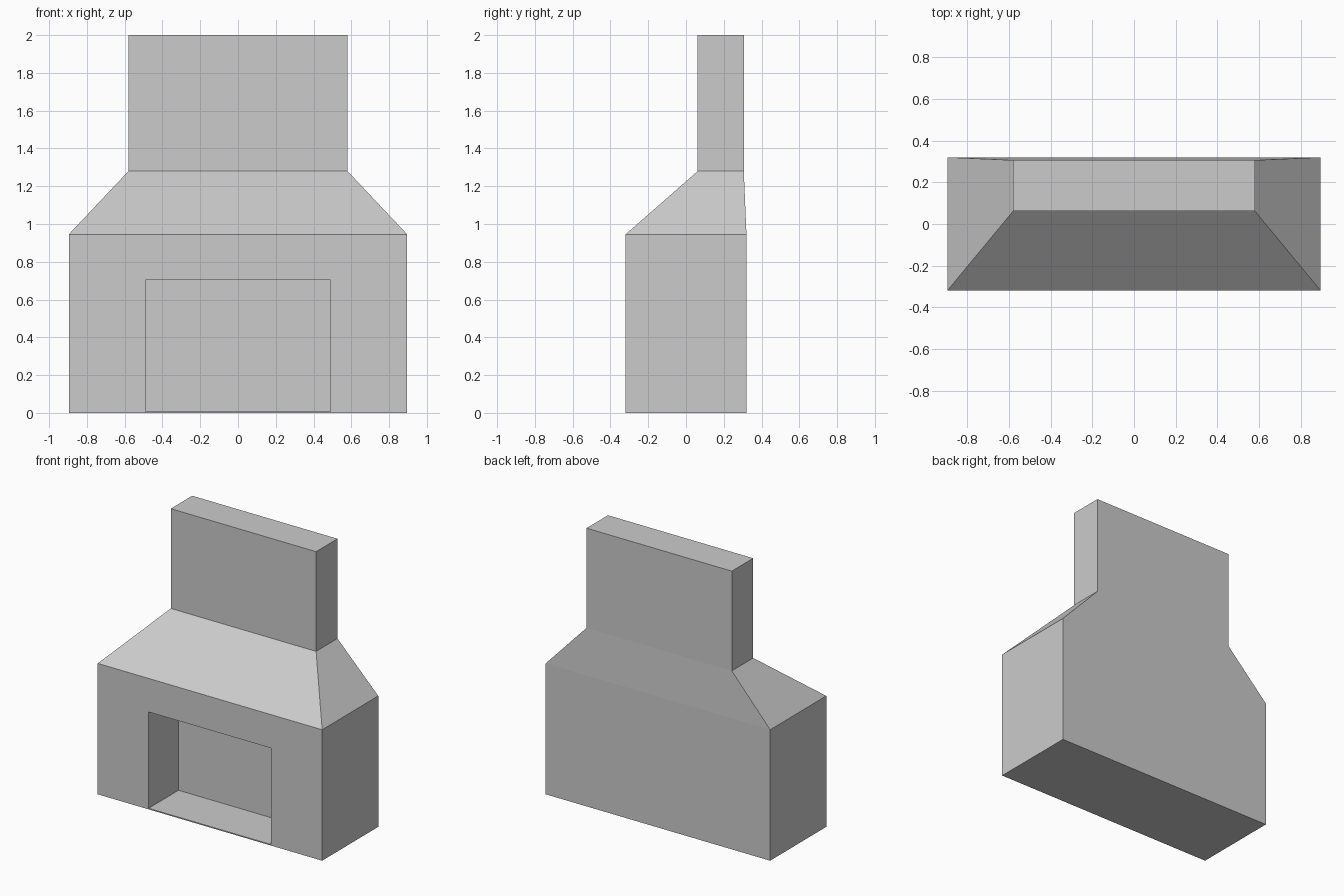
import bpy, bmesh

if "Cube" in bpy.data.objects:
    bpy.data.objects.remove(bpy.data.objects["Cube"])

# Body sections from bottom to top: half width, front y, back y, height
SECTIONS = [
    (0.896, -0.32, 0.32, 0.0),      # hearth base
    (0.896, -0.32, 0.32, 0.945),    # shoulder start
    (0.58, 0.062, 0.306, 1.28),     # chimney start
    (0.58, 0.062, 0.306, 2.0),      # chimney top
]
# Firebox opening: half width, bottom, top, back wall y
OPEN_W, OPEN_Z0, OPEN_Z1, OPEN_BACK = 0.489, 0.008, 0.703, 0.02

bm = bmesh.new()


def ring(w, y0, y1, z):
    return [bm.verts.new(p) for p in ((-w, y0, z), (w, y0, z), (w, y1, z), (-w, y1, z))]


# Lofted shell, closed at both ends
rings = [ring(*s) for s in SECTIONS]
bm.faces.new(rings[0][::-1])
bm.faces.new(rings[-1])
walls = []
for low, high in zip(rings, rings[1:]):
    for i in range(4):
        j = (i + 1) % 4
        walls.append(bm.faces.new((low[i], low[j], high[j], high[i])))
bm.normal_update()

# Firebox: inset the front wall, fit it to the opening, then push it inward
front = walls[0]
bmesh.ops.inset_individual(bm, faces=[front], thickness=0.1)
mid_z = front.calc_center_median().z
for v in front.verts:
    v.co.x = OPEN_W if v.co.x > 0 else -OPEN_W
    v.co.z = OPEN_Z1 if v.co.z > mid_z else OPEN_Z0
back = bmesh.ops.extrude_discrete_faces(bm, faces=[front])["faces"][0]
for v in back.verts:
    v.co.y = OPEN_BACK

bmesh.ops.recalc_face_normals(bm, faces=bm.faces)
mesh = bpy.data.meshes.new("fireplace")
bm.to_mesh(mesh)
bm.free()
bpy.context.collection.objects.link(bpy.data.objects.new("fireplace", mesh))
